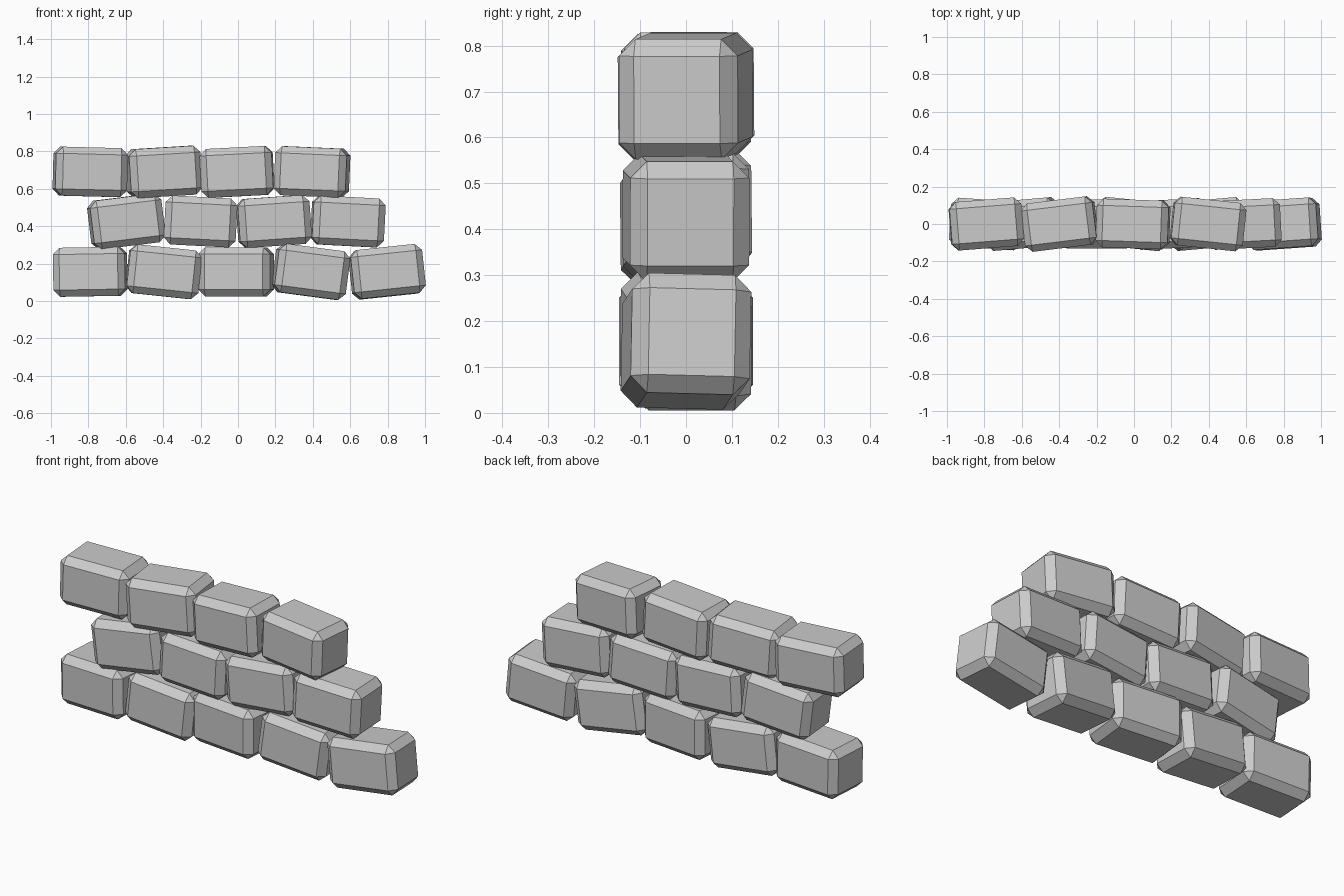
import bpy, bmesh
from math import radians
from mathutils import Euler, Matrix

if "Cube" in bpy.data.objects:
    bpy.data.objects.remove(bpy.data.objects["Cube"])

# block size and chamfer
SIZE = (0.385, 0.26, 0.262)
CHAMFER = 0.036

# each row: height, then blocks as (x, tilt about x, about y, about z) in degrees
ROWS = {
    "bottom": (0.156, [(-0.79, 0, -1, -4), (-0.397, 0, 6, 2), (-0.01, 0, 0, -6),
                       (0.39, 0, 7.5, 5), (0.797, -1.5, -6, 4)]),
    "middle": (0.425, [(-0.597, 0, -7, 5), (-0.2, 0, 3, 0), (0.192, 0, -4, 3),
                       (0.588, 0, 3, 3)]),
    "top": (0.69, [(-0.79, 0, 1.5, 4.5), (-0.397, 0, -3.5, 7), (-0.005, 0, -3, -2),
                   (0.396, 0, 2.5, -6)]),
}


def stone_block(name, loc, rot):
    bm = bmesh.new()
    bmesh.ops.create_cube(bm, size=1, matrix=Matrix.Diagonal((*SIZE, 1)))
    bmesh.ops.bevel(bm, geom=bm.edges[:], offset=CHAMFER, segments=1,
                    profile=0.5, affect='EDGES')
    me = bpy.data.meshes.new(name)
    bm.to_mesh(me)
    bm.free()
    ob = bpy.data.objects.new(name, me)
    ob.location = loc
    ob.rotation_euler = Euler([radians(a) for a in rot])
    bpy.context.collection.objects.link(ob)


# staggered courses of chamfered stones
for row, (z, blocks) in ROWS.items():
    for i, (x, *rot) in enumerate(blocks, 1):
        stone_block(f"{row}_stone_{i}", (x, 0, z), rot)
